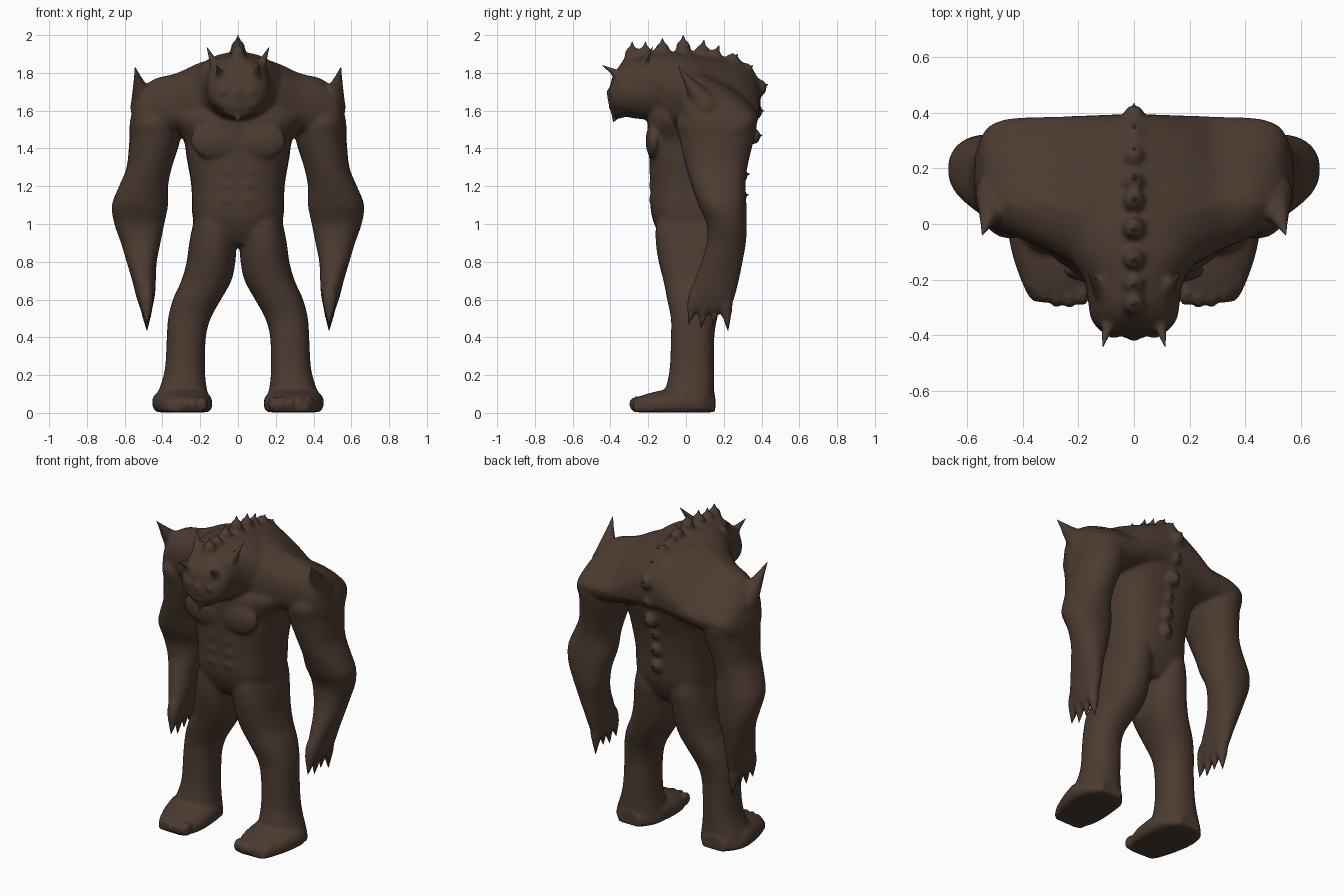
import bpy, bmesh, math
from mathutils import Vector, Matrix

if "Cube" in bpy.data.objects:
    bpy.data.objects.remove(bpy.data.objects["Cube"])

SIDES = (1, -1)
hide = bpy.data.materials.new("brown_hide")
hide.diffuse_color = (0.072, 0.044, 0.03, 1)
hide.use_nodes = True
hide.node_tree.nodes["Principled BSDF"].inputs["Base Color"].default_value = hide.diffuse_color


def skin(bm, rings):
    """Join rings of points into a closed tube."""
    loops = [[bm.verts.new(p) for p in ring] for ring in rings]
    n = len(loops[0])
    for a, b in zip(loops, loops[1:]):
        for i in range(n):
            j = (i + 1) % n
            bm.faces.new((a[i], a[j], b[j], b[i]))
    bm.faces.new(loops[0][::-1])
    bm.faces.new(loops[-1])


def spline(rows, steps=4):
    """Catmull-Rom interpolation of the section table."""
    pts = [Vector(r) for r in rows]
    out = []
    for i in range(len(pts) - 1):
        p0, p1, p2, p3 = pts[max(i - 1, 0)], pts[i], pts[i + 1], pts[min(i + 2, len(pts) - 1)]
        for k in range(steps):
            t = k / steps
            out.append(p1 + (p2 - p0) * (0.5 * t)
                       + (p0 * 2 - p1 * 5 + p2 * 4 - p3) * (0.5 * t * t)
                       + (p1 * 3 - p0 - p2 * 3 + p3) * (0.5 * t ** 3))
    return out + [pts[-1]]


def loft(bm, axis, rows, power=2.3, mirror=False, shape=None, n=32):
    """Rows: position on axis, then low/high bounds on the two other axes."""
    u, v = [a for a in range(3) if a != axis]
    for s in SIDES if mirror else (1,):
        rings = []
        for t, a0, a1, b0, b1 in spline(rows):
            ring = []
            for i in range(n):
                c, d = math.cos(math.tau * i / n), math.sin(math.tau * i / n)
                p = [0, 0, 0]
                p[axis] = t
                p[u] = (a0 + a1) / 2 + (a1 - a0) / 2 * math.copysign(abs(c) ** (2 / power), c)
                p[v] = (b0 + b1) / 2 + (b1 - b0) / 2 * math.copysign(abs(d) ** (2 / power), d)
                if shape:
                    shape(p)
                p[0] *= s
                ring.append(p)
            rings.append(ring)
        skin(bm, rings)


def slope_back(p):
    """Shoulder blades fall away behind, and taper in below towards the waist."""
    w = min(1, abs(p[0]) / .28) * max(0, min(1, (p[2] - 1.42) / .35))
    p[2] -= .5 * max(0, p[1] - .08) * w
    if p[1] > .15:
        p[1] -= .45 * max(0, 1.57 - p[2])


def flat_sole(p):
    p[2] = max(p[2], 0.003)


def ball(bm, pos, size, mirror=True):
    for s in SIDES if mirror else (1,):
        m = Matrix.Translation((pos[0] * s, pos[1], pos[2])) @ Matrix.Diagonal((*size, 1))
        bmesh.ops.create_uvsphere(bm, u_segments=20, v_segments=12, radius=1, matrix=m)


FLARED = ((0, 1), (0.25, 0.72), (0.6, 0.4), (0.88, 0.14), (1, 0.02))
FINGER = ((0, 0.9), (0.25, 1), (0.5, 0.85), (0.75, 0.5), (1, 0.04))


def spike(bm, base, tip, r, mirror=True, shape=FLARED):
    for s in SIDES if mirror else (1,):
        a, b = Vector(base), Vector(tip)
        a.x *= s
        b.x *= s
        q = (b - a).to_track_quat('Z', 'Y')
        skin(bm, [[a.lerp(b, t) + q @ Vector((r * f * math.cos(math.tau * i / 14),
                                              r * f * math.sin(math.tau * i / 14), 0))
                   for i in range(14)] for t, f in shape])


def horn(bm, base, tip, r, mirror=True, shape=FLARED):
    """Sharp spike whose root is also blended into the body."""
    spike(bm, base, tip, r, mirror, shape)
    spike(body, base, tip, r * 1.15, mirror, shape)


def finish(bm, name):
    bmesh.ops.recalc_face_normals(bm, faces=bm.faces[:])
    for f in bm.faces:
        f.smooth = True
    me = bpy.data.meshes.new(name)
    bm.to_mesh(me)
    bm.free()
    me.materials.append(hide)
    ob = bpy.data.objects.new(name, me)
    bpy.context.collection.objects.link(ob)
    return ob


body = bmesh.new()
# torso, pelvis to chest
loft(body, 2, [(.89, -.17, .17, -.10, .20), (.96, -.222, .222, -.15, .245),
               (1.06, -.243, .243, -.185, .28), (1.2, -.247, .247, -.19, .29),
               (1.35, -.272, .272, -.195, .31), (1.45, -.29, .29, -.2, .338),
               (1.56, -.36, .36, -.2, .365), (1.66, -.32, .32, -.15, .35)], 2.6)
# shoulder beam, mirrored about the middle section
half = [(-.572, .08, .28, 1.43, 1.56), (-.53, .0, .365, 1.41, 1.70), (-.44, -.04, .39, 1.44, 1.78),
        (-.32, -.09, .39, 1.47, 1.805), (-.18, -.16, .39, 1.48, 1.865)]
loft(body, 0, half + [(0, -.18, .395, 1.46, 1.89)] + [(-r[0], *r[1:]) for r in half[::-1]],
     2.7, False, slope_back)
# neck and head
loft(body, 1, [(.2, -.12, .12, 1.5, 1.86), (.1, -.2, .2, 1.5, 1.89), (0, -.25, .25, 1.5, 1.905),
               (-.1, -.24, .24, 1.52, 1.91), (-.2, -.18, .18, 1.55, 1.90),
               (-.28, -.165, .165, 1.56, 1.885), (-.34, -.155, .155, 1.575, 1.85),
               (-.385, -.12, .12, 1.59, 1.79), (-.4, -.08, .08, 1.62, 1.74)], 2.2)
# arms
loft(body, 2, [(1.66, .37, .52, .03, .29), (1.55, .32, .57, -.05, .372),
               (1.45, .305, .575, -.035, .36), (1.3, .35, .59, .0, .325),
               (1.2, .37, .63, .03, .315), (1.1, .37, .668, .065, .32),
               (1.0, .39, .655, .11, .322), (.9, .41, .62, .11, .317),
               (.8, .43, .59, .08, .30), (.7, .435, .56, .045, .28),
               (.62, .44, .54, .025, .26), (.55, .455, .517, .03, .235)], 2.2, True)
# legs
loft(body, 2, [(1.16, .05, .20, -.12, .23), (1.0, .012, .238, -.158, .265),
               (.9, .008, .258, -.16, .255),
               (.8, .014, .272, -.145, .24), (.7, .035, .30, -.12, .22),
               (.6, .09, .345, -.10, .195), (.5, .145, .37, -.08, .165),
               (.4, .17, .377, -.08, .15), (.25, .175, .385, -.085, .15),
               (.16, .17, .405, -.10, .15), (.08, .155, .435, -.12, .15),
               (.02, .145, .45, -.12, .15)], 2.3, True)
# feet and toes
loft(body, 1, [(.155, .22, .37, -.02, .09), (.08, .165, .43, -.03, .12),
               (0, .14, .455, -.03, .14), (-.1, .135, .44, -.03, .125),
               (-.18, .145, .415, -.03, .108), (-.25, .175, .385, -.03, .085),
               (-.28, .2, .36, -.01, .055)], 2.3, True, flat_sole)
for i in range(5):
    ball(body, (.185 + .047 * i, (-.25, -.258, -.255, -.24, -.20)[i], .046), (.025, .046, .043))
# chest and stomach muscles
ball(body, (.115, -.168, 1.44), (.14, .046, .10))
for z in (1.28, 1.205, 1.13):
    ball(body, (.052, -.176, z), (.046, .02, .034))
# face: cheeks, brows, eyes, nose and lips
ball(body, (.08, -.345, 1.775), (.05, .045, .03))
ball(body, (.072, -.378, 1.70), (.036, .034, .034))
ball(body, (0, -.39, 1.695), (.034, .032, .032), False)
ball(body, (0, -.35, 1.60), (.085, .045, .04), False)
for i in range(-4, 5):
    x = i * .019
    ball(body, (x, -.394 + abs(x) * .3, 1.62 + 4 * x * x), (.015, .02, .012), False)
    ball(body, (x, -.398 + abs(x) * .3, 1.66 + 3 * x * x), (.015, .02, .012), False)

# spine spikes: tip y and z, pointing away from the trunk, each on a fleshy lump
spine = bmesh.new()
for y, z in ((-.285, 1.965), (-.215, 1.965), (-.125, 1.985), (-.015, 2.0), (.095, 1.975),
             (.175, 1.945), (.275, 1.90), (.355, 1.84), (.435, 1.74), (.415, 1.60),
             (.405, 1.47), (.34, 1.37), (.338, 1.265), (.333, 1.155)):
    tip = Vector((0, y, z))
    out = Vector((0, max(0, min(1, (y - .05) * 3)), max(.1, min(1, (z - 1.6) * 3)))).normalized()
    horn(spine, tip - out * .12, tip, .055, False)
    ball(body, tip - out * (.05 if y > .2 else .068), (.038, .04, .045), False)
finish(spine, "spine_spikes")

# shoulder spikes
sh = bmesh.new()
horn(sh, (.495, .11, 1.62), (.545, -.04, 1.83), .07)
finish(sh, "shoulder_spikes")

# brow horns, ear horns and chin point
horns = bmesh.new()
horn(horns, (.08, -.30, 1.755), (.112, -.442, 1.84), .042)
horn(horns, (.095, -.275, 1.78), (.165, -.175, 1.937), .042)
finish(horns, "horns")
chin = bmesh.new()
horn(chin, (0, -.345, 1.64), (0, -.385, 1.54), .07, False)
finish(chin, "chin_point")

# clawed fingers
claws = bmesh.new()
for y0, y1, z1 in ((.06, .015, .47), (.11, .08, .45), (.16, .145, .465), (.205, .222, .435)):
    horn(claws, (.487, y0, .66), (.482, y1, z1), .034, True, FINGER)
finish(claws, "clawed_fingers")

# blend all the flesh into one hide
ob = finish(body, "body")
rm = ob.modifiers.new("blend", 'REMESH')
rm.mode = 'VOXEL'
rm.voxel_size = 0.011
rm.use_smooth_shade = True
sm = ob.modifiers.new("soften", 'SMOOTH')
sm.factor = 0.5
sm.iterations = 7
